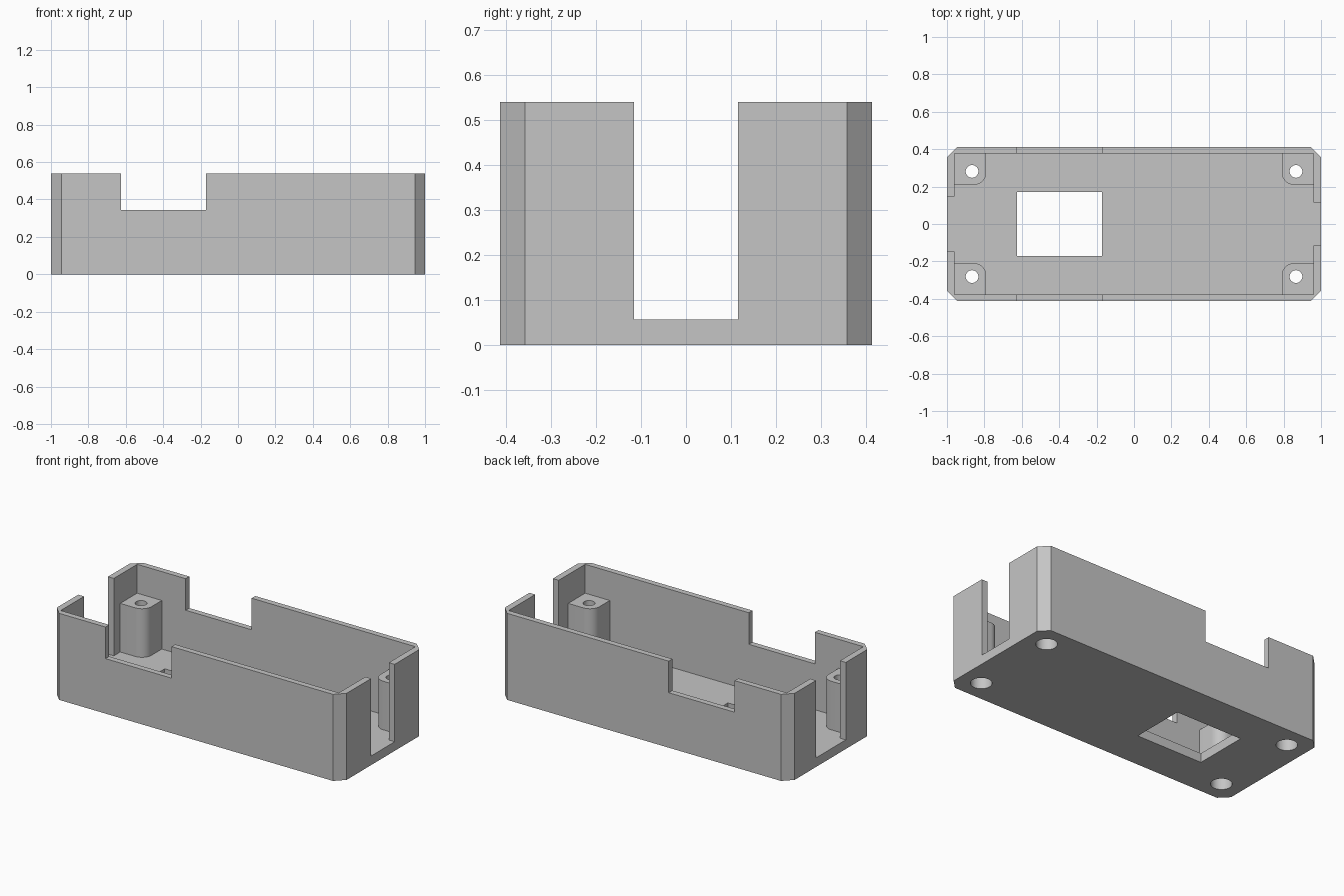
import bpy, bmesh
from math import cos, sin, pi

cube = bpy.data.objects.get("Cube")
if cube:
    bpy.data.objects.remove(cube, do_unlink=True)

HX, HY, H = 1.0, 0.413, 0.54      # outer half sizes and height
IX, IY, FLOOR = 0.96, 0.377, 0.057  # inner half sizes and floor thickness
CH = 0.055                        # corner chamfer

grey = bpy.data.materials.new("matte_grey")
grey.use_nodes = True
grey.diffuse_color = (0.56, 0.56, 0.56, 1)
bsdf = next(n for n in grey.node_tree.nodes if n.type == "BSDF_PRINCIPLED")
bsdf.inputs["Base Color"].default_value = grey.diffuse_color


def prism(name, outline, z0, z1):
    """Extrude a closed outline from z0 to z1."""
    bm = bmesh.new()
    face = bm.faces.new([bm.verts.new((x, y, z0)) for x, y in outline])
    top = bmesh.ops.extrude_face_region(bm, geom=[face])["geom"]
    moved = [v for v in top if isinstance(v, bmesh.types.BMVert)]
    bmesh.ops.translate(bm, verts=moved, vec=(0, 0, z1 - z0))
    bmesh.ops.recalc_face_normals(bm, faces=bm.faces)
    mesh = bpy.data.meshes.new(name)
    bm.to_mesh(mesh)
    bm.free()
    mesh.materials.append(grey)
    obj = bpy.data.objects.new(name, mesh)
    bpy.context.collection.objects.link(obj)
    return obj


def box(name, x0, x1, y0, y1, z0, z1):
    return prism(name, [(x0, y0), (x1, y0), (x1, y1), (x0, y1)], z0, z1)


def cylinder(name, x, y, r, z0, z1, n=40):
    ring = [(x + r * cos(2 * pi * i / n), y + r * sin(2 * pi * i / n)) for i in range(n)]
    return prism(name, ring, z0, z1)


def combine(target, tool, operation="DIFFERENCE"):
    """Apply a boolean and remove the tool object."""
    tool.hide_render = True
    mod = target.modifiers.new(tool.name, "BOOLEAN")
    mod.operation, mod.solver, mod.object = operation, "EXACT", tool
    bpy.ops.object.select_all(action="DESELECT")
    target.select_set(True)
    bpy.context.view_layer.objects.active = target
    bpy.ops.object.modifier_apply(modifier=mod.name)
    bpy.data.objects.remove(tool, do_unlink=True)


# Open tray with chamfered corners
case = prism("enclosure_base", [
    (HX - CH, -HY), (HX, CH - HY), (HX, HY - CH), (HX - CH, HY),
    (CH - HX, HY), (-HX, HY - CH), (-HX, CH - HY), (CH - HX, -HY)], 0, H)
combine(case, box("cavity", -IX, IX, -IY, IY, FLOOR, 1))

# Corner screw posts with a rounded inner corner, sunk slightly into the walls
for sx in (-1, 1):
    for sy in (-1, 1):
        px, py, r = 0.79, 0.21, 0.065
        arc = [(px + r - r * cos(a), py + r - r * sin(a))
               for a in (i * pi / 24 for i in range(13))]
        outline = arc + [(IX + 0.003, py), (IX + 0.003, IY + 0.003), (px, IY + 0.003)]
        post = prism("screw_post", [(sx * x, sy * y) for x, y in outline], FLOOR - 0.01, 0.36)
        combine(case, post, "UNION")

# Screw holes with a wider recess from below
for sx in (-1, 1):
    for sy in (-1, 1):
        combine(case, cylinder("screw_hole", sx * 0.866, sy * 0.281, 0.034, -0.1, 0.6))
        combine(case, cylinder("head_recess", sx * 0.866, sy * 0.281, 0.06, -0.1, 0.2))

# Floor window, notches in both long walls, slots in both end walls
combine(case, box("floor_window", -0.625, -0.17, -0.17, 0.17, -0.1, 0.2))
for sy in (-1, 1):
    y0, y1 = sorted((sy * 0.35, sy * 0.5))
    combine(case, box("side_notch", -0.625, -0.17, y0, y1, 0.343, 1))
combine(case, box("left_slot", 0.9, 1.1, -0.116, 0.116, FLOOR, 1))
combine(case, box("right_slot", -1.1, -0.9, -0.147, 0.147, FLOOR, 1))

bpy.ops.object.select_all(action="DESELECT")
case.select_set(True)
bpy.context.view_layer.objects.active = case
bpy.ops.object.shade_smooth_by_angle(angle=pi / 7)
